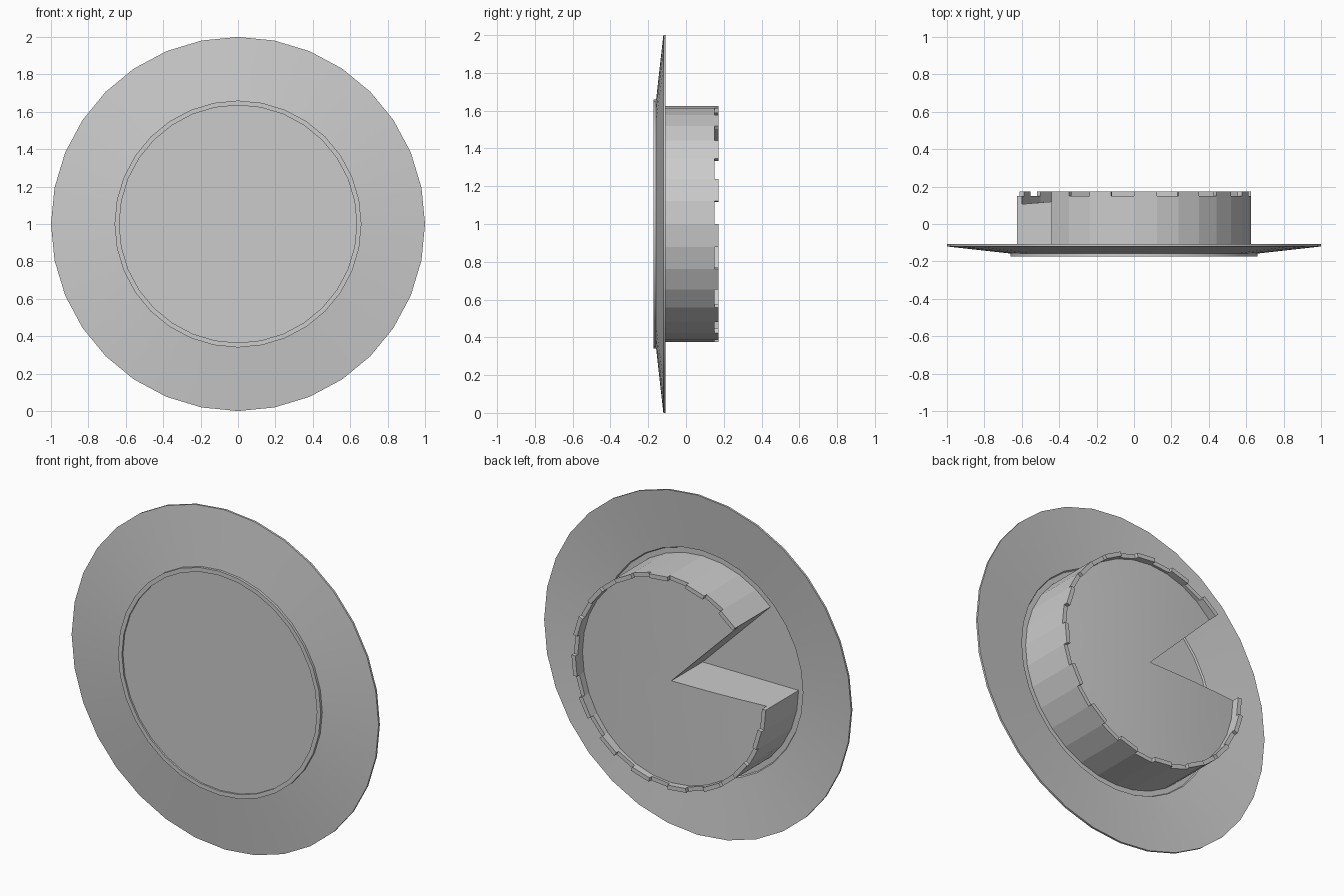
import bpy, bmesh, math

if "Cube" in bpy.data.objects:
    bpy.data.objects.remove(bpy.data.objects["Cube"])

SIDES = 32
STEP = 2 * math.pi / SIDES

grey = bpy.data.materials.new("light_grey")
grey.use_nodes = True
colour = (0.6, 0.6, 0.6, 1)
grey.diffuse_color = colour
grey.node_tree.nodes["Principled BSDF"].inputs["Base Color"].default_value = colour


def point(r, y, k):
    """Point at radius r and depth y on spoke k of the disc."""
    return (r * math.cos(k * STEP), y, 1 + r * math.sin(k * STEP))


def finish(bm, name):
    bmesh.ops.remove_doubles(bm, verts=bm.verts, dist=1e-4)
    bmesh.ops.dissolve_degenerate(bm, edges=bm.edges, dist=1e-5)
    bmesh.ops.recalc_face_normals(bm, faces=bm.faces)
    mesh = bpy.data.meshes.new(name)
    bm.to_mesh(mesh)
    bm.free()
    mesh.materials.append(grey)
    obj = bpy.data.objects.new(name, mesh)
    bpy.context.collection.objects.link(obj)
    bpy.ops.object.select_all(action="DESELECT")
    obj.select_set(True)
    bpy.context.view_layer.objects.active = obj
    bpy.ops.object.shade_smooth_by_angle(angle=math.radians(25))


def bridge(bm, a, b, i):
    bm.faces.new((a[i], a[i + 1], b[i + 1], b[i]))


# Front plate: thin dished flange with a raised ring around a flat centre
def build_plate():
    profile = [(0, -0.163), (0.635, -0.163), (0.635, -0.173), (0.66, -0.173),
               (0.66, -0.158), (1, -0.12), (1, -0.108), (0.66, -0.145),
               (0.655, -0.155), (0, -0.155)]
    bm = bmesh.new()
    rings = [[bm.verts.new(point(r, y, k)) for r, y in profile]
             for k in range(SIDES)]
    for k in range(SIDES):
        for i in range(len(profile) - 1):
            bridge(bm, rings[k], rings[(k + 1) % SIDES], i)
    finish(bm, "front_plate")


# Rear drum: wedge cut out, bowed end face and a toothed rim
OUTER, INNER, BASE, NOTCH, TOOTH = 0.625, 0.6, -0.155, 0.15, 0.173


def drum_profile(bm, k, lip):
    pts = [point(0, BASE, k), point(OUTER, BASE, k), point(OUTER, lip, k),
           point(INNER, lip, k)]
    for r in (INNER, 0.45, 0.3, 0.15, 0):
        bow = 0.135 - 0.08 * (r * math.cos(k * STEP)) ** 2
        pts.append(point(r, bow, k))
    return [bm.verts.new(p) for p in pts]


def build_drum():
    bm = bmesh.new()
    first, last = SIDES // 2, SIDES + 12
    previous = None
    for k in range(first, last):
        lip = TOOTH if k % 2 else NOTCH
        a, b = drum_profile(bm, k, lip), drum_profile(bm, k + 1, lip)
        for i in range(len(a) - 1):
            bridge(bm, a, b, i)
        if previous:
            bridge(bm, previous, a, 2)  # side of a tooth
        if k == first:
            bm.faces.new(a)
        if k == last - 1:
            bm.faces.new(b)
        previous = b
    finish(bm, "rear_drum")


build_plate()
build_drum()
